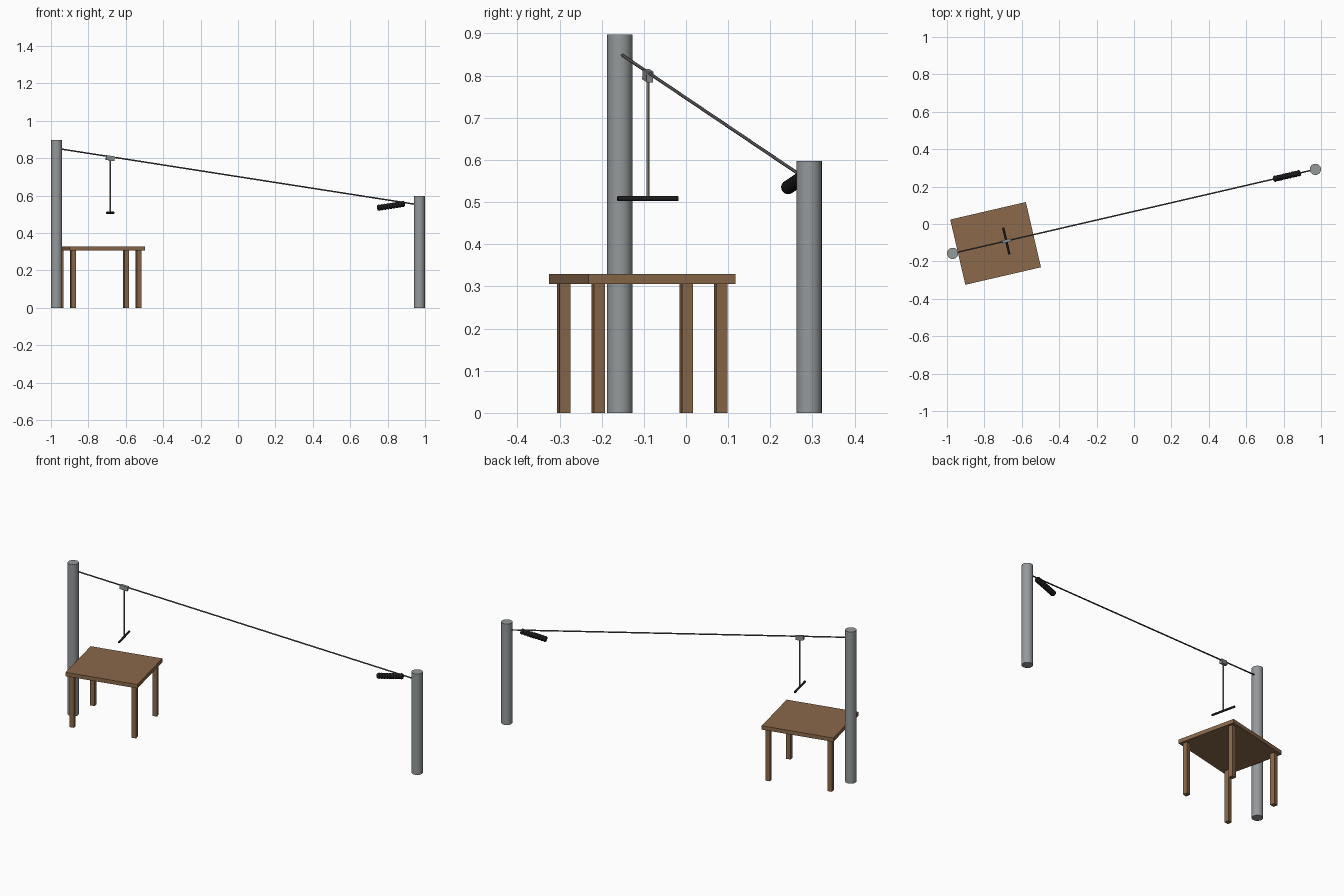
import bpy, bmesh, math
from mathutils import Vector, Matrix

if "Cube" in bpy.data.objects:
    bpy.data.objects.remove(bpy.data.objects["Cube"])


def mat(name, rgb):
    m = bpy.data.materials.new(name)
    m.diffuse_color = (*rgb, 1)
    m.use_nodes = True
    m.node_tree.nodes["Principled BSDF"].inputs["Base Color"].default_value = m.diffuse_color
    return m


steel = mat("post grey", (0.30, 0.32, 0.33))
wood = mat("wood brown", (0.26, 0.14, 0.068))
wire = mat("cable dark grey", (0.09, 0.09, 0.09))
metal = mat("trolley grey", (0.27, 0.29, 0.30))
rope = mat("rope tan grey", (0.21, 0.18, 0.14))
black = mat("black", (0.012, 0.012, 0.013))

# The whole set is laid out along a line between the two posts
A = Vector((-0.97, -0.157, 0))
B = Vector((0.97, 0.292, 0))
YAW = math.atan2(B.y - A.y, B.x - A.x)
ROT = Matrix.Rotation(YAW, 4, 'Z')
Z0, Z1 = 0.8525, 0.55
SLOPE = math.atan2(Z0 - Z1, (B - A).length)


def along(x, z):
    t = (x - A.x) / (B.x - A.x)
    p = A.lerp(B, t)
    return Vector((p.x, p.y, z))


def finish(name, bm, material, smooth=False):
    bmesh.ops.recalc_face_normals(bm, faces=bm.faces)
    me = bpy.data.meshes.new(name)
    bm.to_mesh(me)
    bm.free()
    ob = bpy.data.objects.new(name, me)
    bpy.context.collection.objects.link(ob)
    me.materials.append(material)
    if smooth:
        bpy.ops.object.select_all(action='DESELECT')
        bpy.context.view_layer.objects.active = ob
        ob.select_set(True)
        bpy.ops.object.shade_smooth_by_angle(angle=math.radians(35))
    return ob


def box(name, centre, size, material, local=(0, 0, 0), tilt=0):
    m = (Matrix.Translation(centre) @ ROT @ Matrix.Translation(local)
         @ Matrix.Rotation(tilt, 4, 'Y') @ Matrix.Diagonal((*size, 1)))
    bm = bmesh.new()
    bmesh.ops.create_cube(bm, size=1, matrix=m)
    return finish(name, bm, material)


def rod(name, p, q, r, material, sides=16):
    p, q = Vector(p), Vector(q)
    d = q - p
    m = Matrix.Translation((p + q) / 2) @ d.to_track_quat('Z', 'Y').to_matrix().to_4x4()
    bm = bmesh.new()
    bmesh.ops.create_cone(bm, cap_ends=True, segments=sides, radius1=r, radius2=r,
                          depth=d.length, matrix=m)
    return finish(name, bm, material, True)


# Posts and cable
rod("tall_post", A, A + Vector((0, 0, 0.898)), 0.03, steel, 32)
rod("short_post", B, B + Vector((0, 0, 0.598)), 0.03, steel, 32)
rod("cable", A + Vector((0, 0, Z0)), B + Vector((0, 0, Z1)), 0.0038, wire, 12)

# Launch platform: top and four legs
C = along(-0.74, 0)
box("platform_top", C, (0.415, 0.358, 0.023), wood, (0, 0, 0.3175))
for sx, nx in ((-1, "left"), (1, "right")):
    for sy, ny in ((-1, "front"), (1, "back")):
        box(f"{ny}_{nx}_leg", C, (0.0265, 0.0265, 0.306), wood,
            (sx * 0.18, sy * 0.149, 0.153))

# Trolley, hanging rope and handle bar
T = along(-0.683, 0.8)
box("trolley", T, (0.046, 0.016, 0.025), metal, tilt=SLOPE)
rod("hanging_rope", (T.x, T.y, 0.508), (T.x, T.y, 0.79), 0.0036, rope, 12)
side = ROT @ Vector((0, 0.0735, 0))
H = Vector((T.x, T.y, 0.508))
rod("handle_bar", H - side, H + side, 0.006, black)

# Brake spring: ribbed tube near the short post
RIBS, LENGTH, SEG = 9, 0.148, 24
m = (Matrix.Translation(along(0.8175, 0.545)) @ ROT @ Matrix.Rotation(-SLOPE, 4, 'Y'))
bm = bmesh.new()
rings = []
STEPS = RIBS * 6
for i in range(STEPS + 1):
    x = (i / STEPS - 0.5) * LENGTH
    r = 0.0138 + 0.0028 * abs(math.sin(math.pi * i / 6))
    rings.append([bm.verts.new(m @ Vector((x, r * math.cos(a), r * math.sin(a))))
                  for a in (2 * math.pi * k / SEG for k in range(SEG))])
for a, b in zip(rings, rings[1:]):
    for k in range(SEG):
        n = (k + 1) % SEG
        bm.faces.new((a[k], a[n], b[n], b[k]))
bm.faces.new(rings[0])
bm.faces.new(rings[-1])
finish("brake_spring", bm, black, True)
